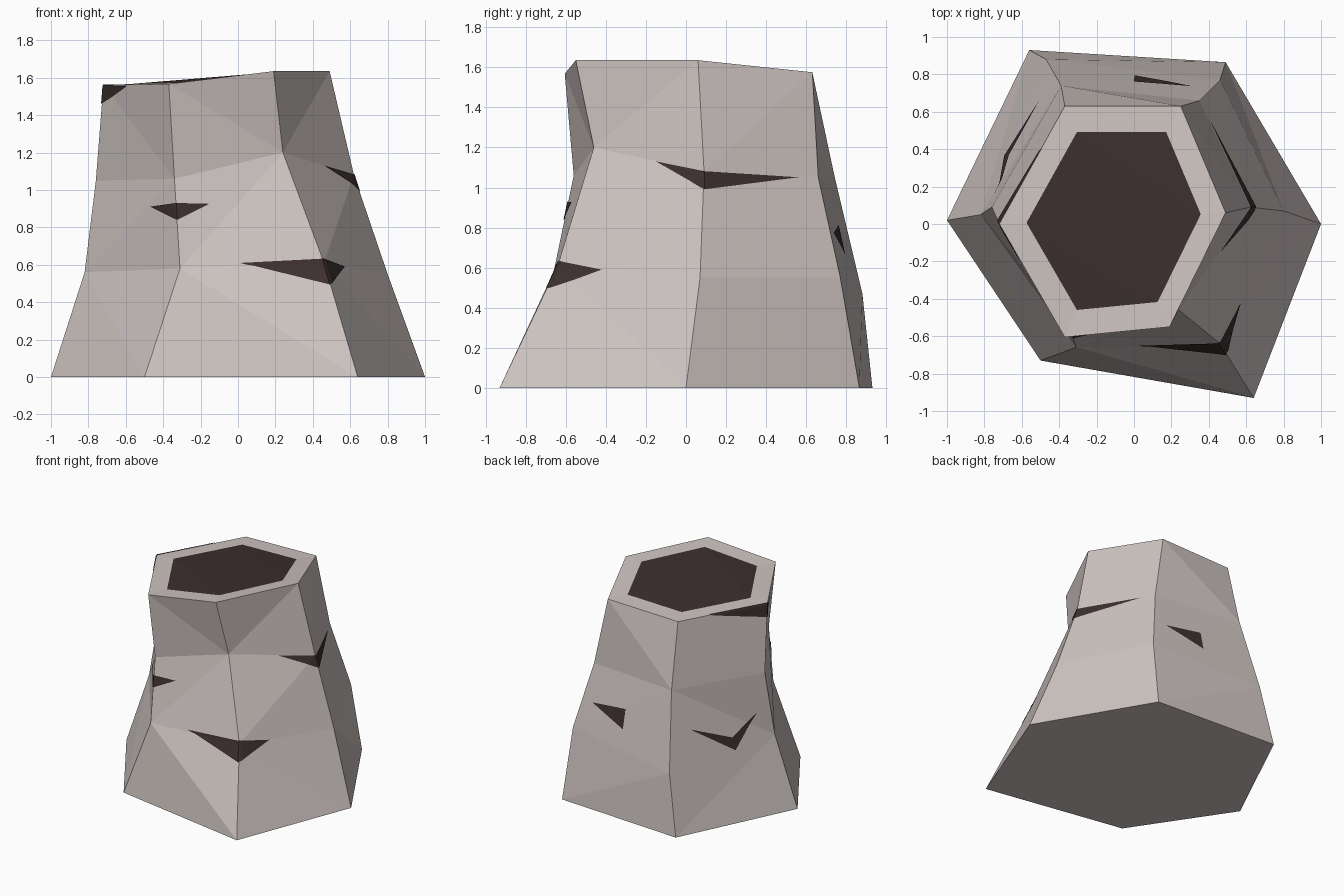
import bpy, bmesh
from mathutils import Vector
from mathutils.bvhtree import BVHTree

if "Cube" in bpy.data.objects:
    bpy.data.objects.remove(bpy.data.objects["Cube"])


def material(name, rgb):
    m = bpy.data.materials.new(name)
    m.diffuse_color = (*rgb, 1)
    m.use_nodes = True
    m.node_tree.nodes["Principled BSDF"].inputs["Base Color"].default_value = m.diffuse_color
    return m


stone = material("pale stone", (0.61, 0.55, 0.53))
dark = material("dark brown", (0.045, 0.028, 0.028))


def add_object(name, bm, mats):
    mesh = bpy.data.meshes.new(name)
    bm.to_mesh(mesh)
    bm.free()
    for m in mats:
        mesh.materials.append(m)
    obj = bpy.data.objects.new(name, mesh)
    bpy.context.collection.objects.link(obj)
    return obj


# Six corner ridges, each from the ground up to the rim
ridges = [
    [(1.0, 0.0, 0), (0.80, 0.07, 0.55), (0.62, 0.09, 1.08), (0.49, 0.06, 1.635)],
    [(0.49, 0.865, 0), (0.46, 0.77, 0.55), (0.35, 0.66, 1.05), (0.25, 0.63, 1.575)],
    [(-0.56, 0.93, 0), (-0.47, 0.88, 0.47), (-0.39, 0.74, 1.06), (-0.37, 0.63, 1.56)],
    [(-1.0, 0.02, 0), (-0.82, 0.05, 0.56), (-0.76, 0.09, 1.05), (-0.72, 0.0, 1.56)],
    [(-0.50, -0.73, 0), (-0.31, -0.66, 0.58), (-0.34, -0.56, 1.06), (-0.37, -0.605, 1.567)],
    [(0.64, -0.93, 0), (0.46, -0.64, 0.61), (0.24, -0.46, 1.20), (0.19, -0.55, 1.635)],
]

# Column: six faceted walls, base, rim and dark mouth
bm = bmesh.new()
cols = [[bm.verts.new(p) for p in r] for r in ridges]
centre = sum((c[-1].co for c in cols), Vector()) / 6
for c in cols:
    c.append(bm.verts.new(centre + (c[-1].co - centre) * 0.77))
for i in range(6):
    a, b = cols[i], cols[(i + 1) % 6]
    for k in range(4):
        bm.faces.new((a[k], b[k], b[k + 1], a[k + 1]))
bm.faces.new([c[0] for c in reversed(cols)])
mouth = bm.faces.new([c[-1] for c in cols])
mouth.material_index = 1
bmesh.ops.triangulate(bm, faces=bm.faces[:])
bm.normal_update()
surface = BVHTree.FromBMesh(bm)
add_object("column", bm, [stone, dark])


# Cracks: triangles draped over the walls as thin dark plates
def crack(name, *triangles):
    bm = bmesh.new()
    n = 14
    for tri in triangles:
        p, q, r = (Vector(v) for v in tri)
        grid = []
        for i in range(n + 1):
            row = []
            for j in range(n + 1 - i):
                v = p + (q - p) * (i / n) + (r - p) * (j / n)
                spot, normal, _, _ = surface.find_nearest(v)
                row.append(bm.verts.new(spot + normal * 0.005))
            grid.append(row)
        for i in range(n):
            for j in range(n - i):
                faces = [(grid[i][j], grid[i + 1][j], grid[i][j + 1])]
                if j < n - i - 1:
                    faces.append((grid[i + 1][j], grid[i + 1][j + 1], grid[i][j + 1]))
                for f in faces:
                    face = bm.faces.new(f)
                    face.normal_update()
                    spot, normal, _, _ = surface.find_nearest(face.calc_center_median())
                    if face.normal.dot(normal) < 0:
                        face.normal_flip()
    bmesh.ops.remove_doubles(bm, verts=bm.verts[:], dist=0.0005)
    add_object(name, bm, [dark])


def chevron(name, left, top, right, low):
    crack(name, (left, top, low), (right, low, top))


chevron("front_right_crack", (0.01, -0.62, 0.60), (0.45, -0.63, 0.63),
        (0.57, -0.42, 0.59), (0.49, -0.69, 0.49))
chevron("front_left_crack", (-0.46, -0.40, 0.91), (-0.33, -0.59, 0.93),
        (-0.15, -0.59, 0.93), (-0.325, -0.61, 0.84))
chevron("right_crack", (0.46, -0.15, 1.13), (0.62, 0.09, 1.08),
        (0.40, 0.56, 1.05), (0.65, 0.09, 0.99))
chevron("left_crack", (-0.51, 0.67, 0.75), (-0.65, 0.36, 0.61),
        (-0.76, 0.17, 0.76), (-0.66, 0.35, 0.51))
crack("back_crack", ((0.0, 0.75, 0.81), (0.0, 0.78, 0.66), (0.31, 0.72, 0.77)))
rim_top, rim_low = (-0.72, 0.0, 1.56), (-0.728, 0.018, 1.46)
crack("rim_crack", (rim_top, rim_low, (-0.49, 0.41, 1.56)),
      (rim_top, rim_low, (-0.59, -0.22, 1.555)))
